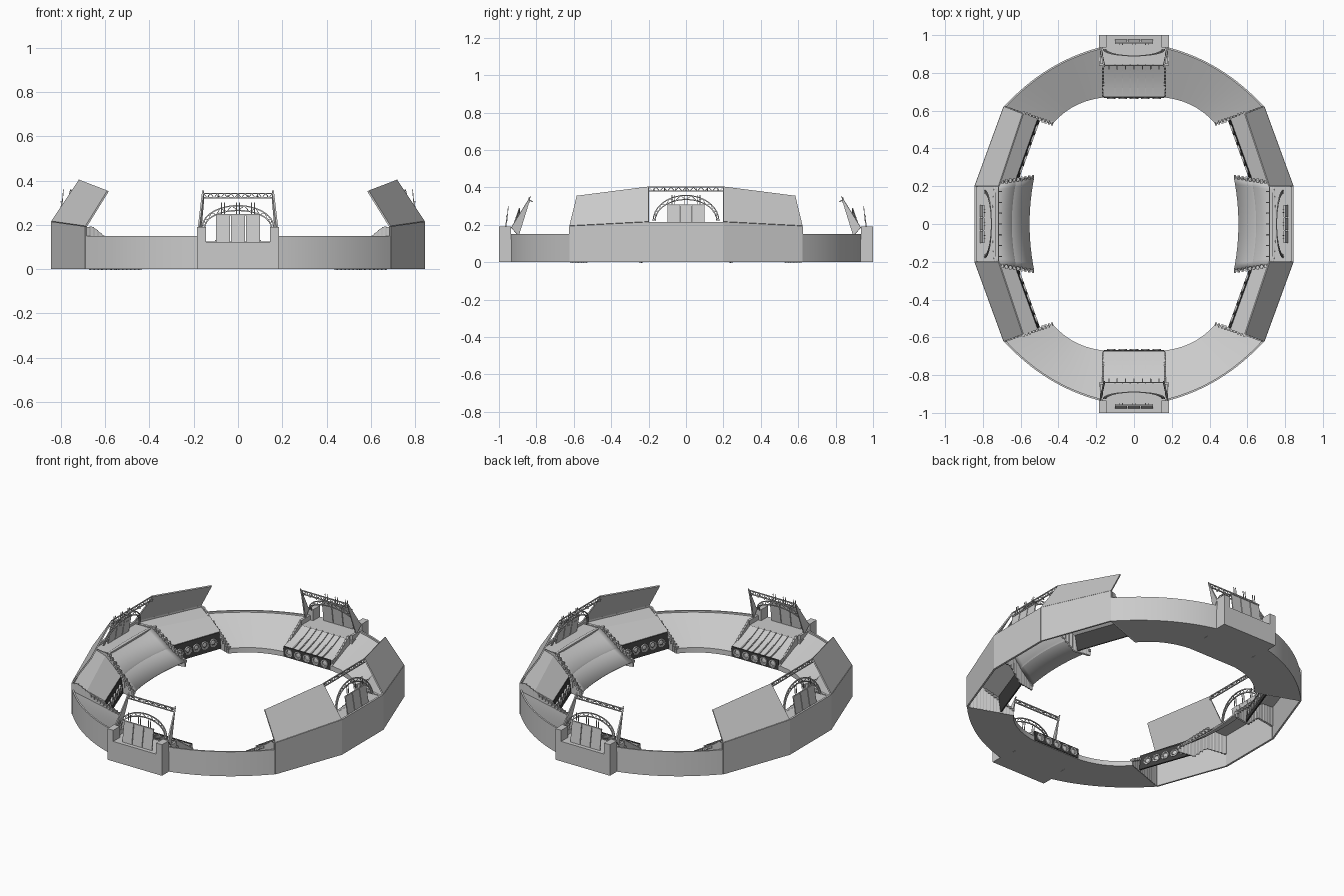
import bpy, bmesh, math
from mathutils import Vector as V

if "Cube" in bpy.data.objects:
    bpy.data.objects.remove(bpy.data.objects["Cube"])

QUAD = [(1, 1), (-1, 1), (1, -1), (-1, -1)]
SIDES = [(1, 1), (-1, 1)]
ENDS = [(1, 1), (1, -1)]
dark = bpy.data.materials.new("dark_grey")
dark.diffuse_color = (0.05, 0.05, 0.05, 1)
dark.use_nodes = True
dark.node_tree.nodes["Principled BSDF"].inputs["Base Color"].default_value = dark.diffuse_color


def part(name, geo, copies, thick=0, smooth=False, mat=None):
    """Build the geometry once for every mirrored copy."""
    for i, (sx, sy) in enumerate(copies):
        bm = bmesh.new()
        for verts, faces in geo:
            vs = [bm.verts.new((v[0] * sx, v[1] * sy, v[2])) for v in verts]
            for f in faces:
                bm.faces.new([vs[k] for k in f])
        bmesh.ops.recalc_face_normals(bm, faces=bm.faces)
        me = bpy.data.meshes.new(name)
        bm.to_mesh(me)
        bm.free()
        ob = bpy.data.objects.new(f"{name}_{i + 1}", me)
        bpy.context.collection.objects.link(ob)
        if mat:
            me.materials.append(mat)
        if thick:
            m = ob.modifiers.new("thickness", 'SOLIDIFY')
            m.thickness, m.offset = thick, 0
        if smooth:
            bpy.ops.object.select_all(action='DESELECT')
            ob.select_set(True)
            bpy.context.view_layer.objects.active = ob
            bpy.ops.object.shade_smooth_by_angle(angle=math.radians(25))


def loft(rows, closed=False):
    n = len(rows[0])
    faces = []
    for r in range(len(rows) - 1):
        for k in range(n if closed else n - 1):
            a, b = r * n + k, r * n + (k + 1) % n
            faces.append((a, b, b + n, a + n))
    if closed:
        faces += [tuple(range(n)), tuple((len(rows) - 1) * n + k for k in range(n))]
    return [p for row in rows for p in row], faces


def prism(poly, d):
    return loft([[V(p) for p in poly], [V(p) + V(d) for p in poly]], True)


def box(x0, x1, y0, y1, z0, z1):
    return prism([(x0, y0, z0), (x1, y0, z0), (x1, y1, z0), (x0, y1, z0)], (0, 0, z1 - z0))


def bar(p, q, r=0.003):
    p, q = V(p), V(q)
    d = (q - p).normalized()
    a = d.orthogonal().normalized() * r
    b = d.cross(a)
    return loft([[c + a, c + b, c - a, c - b] for c in (p, q)], True)


def truss(lower, upper):
    """Two chords joined by zigzag lacing."""
    out = []
    for i in range(len(lower) - 1):
        out += [bar(lower[i], lower[i + 1], .004), bar(upper[i], upper[i + 1], .004),
                bar(lower[i], upper[i + 1], .002) if i % 2 else bar(upper[i], lower[i + 1], .002)]
    return out


def rings(p, q, out, r, n=5):
    """Row of round portals on a facade between p and q."""
    p, q, out = V(p), V(q), V(out)
    t = (q - p).normalized()
    res = []
    for i in range(n):
        c = p.lerp(q, (i + .5) / n)
        rows = []
        for rad, o in ((r, 0), (r, 1), (r * .7, 1), (r * .6, .2), (r * .3, .5), (r * .02, .5)):
            rows.append([c + out * o + rad * (t * math.cos(a) + V((0, 0, 1)) * math.sin(a))
                         for a in [k * math.tau / 14 for k in range(14)]])
        res.append(loft(rows, True))
    return res


def lerp2(a, b, t):
    return (a[0] + (b[0] - a[0]) * t, a[1] + (b[1] - a[1]) * t)


def bez(a, c, b, t):
    return lerp2(lerp2(a, c, t), lerp2(c, b, t), t)


# corner terraces: solid curved wedge with a thin parapet
rows = []
for i in range(17):
    t = i / 16
    o = bez((.18, .935), (.47, .86), (.69, .62), t)
    n = bez((.16, .67), (.33, .65), (.43, .53), t)
    e = lerp2(o, n, .04)
    rows.append([(*o, 0), (*o, .15), (*e, .15), (*e, .14), (*n, .03), (*n, 0)])
part("corner_terrace", [loft(rows, True)], QUAD, smooth=True)

# covered side stands
A, B, A2, B2 = (.84, .2), (.686, .622), (.53, .25), (.43, .53)


def P(u, d, z):
    return (*lerp2(lerp2(A, B, u), lerp2(A2, B2, u), d), z)


part("stand_outer_wall", [loft([[P(0, 0, 0), P(0, 0, .215)], [P(1, 0, 0), P(1, 0, .193)]])], QUAD, .01)
part("stand_roof", [loft([[P(0, 0, .215), (.715, .2, .402)], [P(1, 0, .193), (.587, .583, .353)]])], QUAD, .008)
part("stand_seating", [loft([[P(u, .02, .2 - .02 * u), P(u, .3, .185 - .035 * u), P(u, .68, .1)]
                             for u in (0, 1)])], QUAD, .008)
part("stand_facade", [loft([[P(u, .68, .1), P(u, .73, .005)] for u in (.02, .98)])], QUAD, .008, mat=dark)
f0, f1 = P(.08, .71, .052), P(.92, .71, .052)
part("stand_portals", rings(f0, f1, (-.009, -.003, 0), .024), QUAD)

# stepped end walls of the side stands
def wall_z(u, d):
    knots = [(0, .205), (.4, .205), (1, .03)] if u == 0 else [(0, .19), (.1, .19), (.28, .152), (1, .035)]
    for (d0, z0), (d1, z1) in zip(knots, knots[1:]):
        if d <= d1:
            return z0 + (z1 - z0) * (d - d0) / (d1 - d0)


for u, nm in ((0, "inner_end_wall"), (1, "outer_end_wall")):
    strip = []
    for k in range(14):
        d, e = k / 14, (k + 1) / 14
        for q, z in ((d, wall_z(u, d)), (e - .015, wall_z(u, d + .02)), (e, wall_z(u, e))):
            strip.append([P(u, q, z), P(u, q, 0 if u or q > .7 else max(z - .13, 0))])
    part(nm, [loft(strip)], QUAD, .01)
    part(nm + "_studs", [box(x - .006, x + .006, y - .011, y + .011, z - .012, z + .003)
                         for d in [.4 + .065 * k for k in range(10)]
                         for x, y, z in [P(u, d, wall_z(u, d))]], QUAD)

# side gates: outer wall, deck and curved lower seating
part("side_gate_wall", [box(.833, .845, -.2, .2, 0, .215)], SIDES)
part("side_gate_deck", [box(.73, .84, -.2, .2, .19, .2)], SIDES)
rows = []
for i in range(13):
    s = -1 + i / 6
    c = .025 * (1 - s * s)
    rows.append([(.74 + c * .4, .215 * s, .2), (.63 + c, .234 * s, .105),
                 (.625 + c, .235 * s, .095), (.53 + c, .25 * s, .03)])
part("side_gate_seating", [loft(rows)], SIDES, .008, smooth=True)


def arch(half, base, rise, pos, lean, place, gap=.022, n=18):
    lo, up = [], []
    for i in range(n + 1):
        a = math.pi * i / n
        for lst, g in ((lo, 0), (up, gap)):
            lst.append(place((half + g * .5) * math.cos(a), pos - lean * math.sin(a),
                             base + (rise + g) * math.sin(a)))
    return truss(lo, up)


side = lambda s, r, z: (r, s, z)
end = lambda s, r, z: (s, r, z)


def gate_fittings(prefix, place, copies, half, r_deck, z_deck, r_truss, z_truss, r_arch, z_arch, rise, ah, ptop):
    # straight truss with lamps
    n = 20
    line = lambda dz: [place(-half + 2 * half * i / n, r_truss, z_truss + dz) for i in range(n + 1)]
    part(prefix + "_top_truss", truss(line(-.01), line(.01)), copies)
    part(prefix + "_truss_lamps", [bar(place(half * k / 3.5, r_truss, z_truss),
                                       place(half * k / 3.5, r_truss - .018, z_truss - .008), .004)
                                   for k in range(-3, 4)], copies)
    # leaning arch truss
    part(prefix + "_arch", arch(ah, z_arch, rise, r_arch, .035, place), copies)
    # three leaning screens with masts and a lamp bar
    geo, masts = [], []
    for k in (-1, 0, 1):
        c = .068 * k
        geo.append(loft([[place(c + s, r_deck, z_deck), place(c + s, r_deck - .018, ptop)] for s in (-.032, .032)]))
        for s in (-.007, .007):
            masts.append(bar(place(c + s, r_deck - .016, ptop - .03), place(c + s, r_deck - .024, ptop + .055), .0025))
    masts.append(bar(place(-.1, r_deck - .014, ptop), place(.1, r_deck - .014, ptop), .005))
    part(prefix + "_screens", geo, copies, .006)
    part(prefix + "_screen_masts", masts, copies)


gate_fittings("side_gate", side, SIDES, .2, .812, .2, .718, .391, .79, .22, .115, .165, .305)
gate_fittings("end_gate", end, ENDS, .155, .974, .122, .838, .332, .925, .19, .075, .15, .245)

# end gates: base block, corner posts and raked side blades
part("end_gate_base", [box(-.185, .185, .84, 1, 0, .122)], ENDS)
part("end_gate_post", [box(.145, .185, .935, 1, 0, .19)], QUAD)
part("end_gate_side_wall", [box(.165, .18, .85, .94, 0, .15)], QUAD)
part("end_gate_blade", [loft([[(.178, .935, .185), (.158, .83, .355)], [(.172, .895, .14), (.158, .845, .3)]])],
     QUAD, .008)

# end gate seating: solid curved bank, aisles, stepped flank walls and facade
prof = [(.67, 0), (.675, .06), (.72, .072), (.77, .09), (.81, .108), (.845, .125), (.845, 0)]
part("end_gate_seating", [loft([[(x, y, z) for y, z in prof] for x in (-.165, .165)], True)], ENDS, smooth=True)
part("end_gate_aisles", [loft([[(x - .003, y, z - .01), (x - .003, y, z + .006), (x + .003, y, z + .006),
                                (x + .003, y, z - .01)] for y, z in prof[1:6]], True)
                         for x in [-.1 + .04 * k for k in range(6)]], ENDS)
flank = [(.84, 0), (.84, .15)]
for k in range(9):
    flank += [(.835 - .018 * k, .15 - .013 * k), (.826 - .018 * k, .15 - .013 * k)]
flank += [(.67, .03), (.67, 0)]
part("end_gate_flank", [prism([(.158, y, z) for y, z in flank], (.012, 0, 0))], QUAD)
part("end_gate_facade", [box(-.158, .158, .667, .675, .004, .064)], ENDS, mat=dark)
part("end_gate_portals", rings((-.15, .668, .034), (.15, .668, .034), (0, -.006, 0), .023), ENDS)
